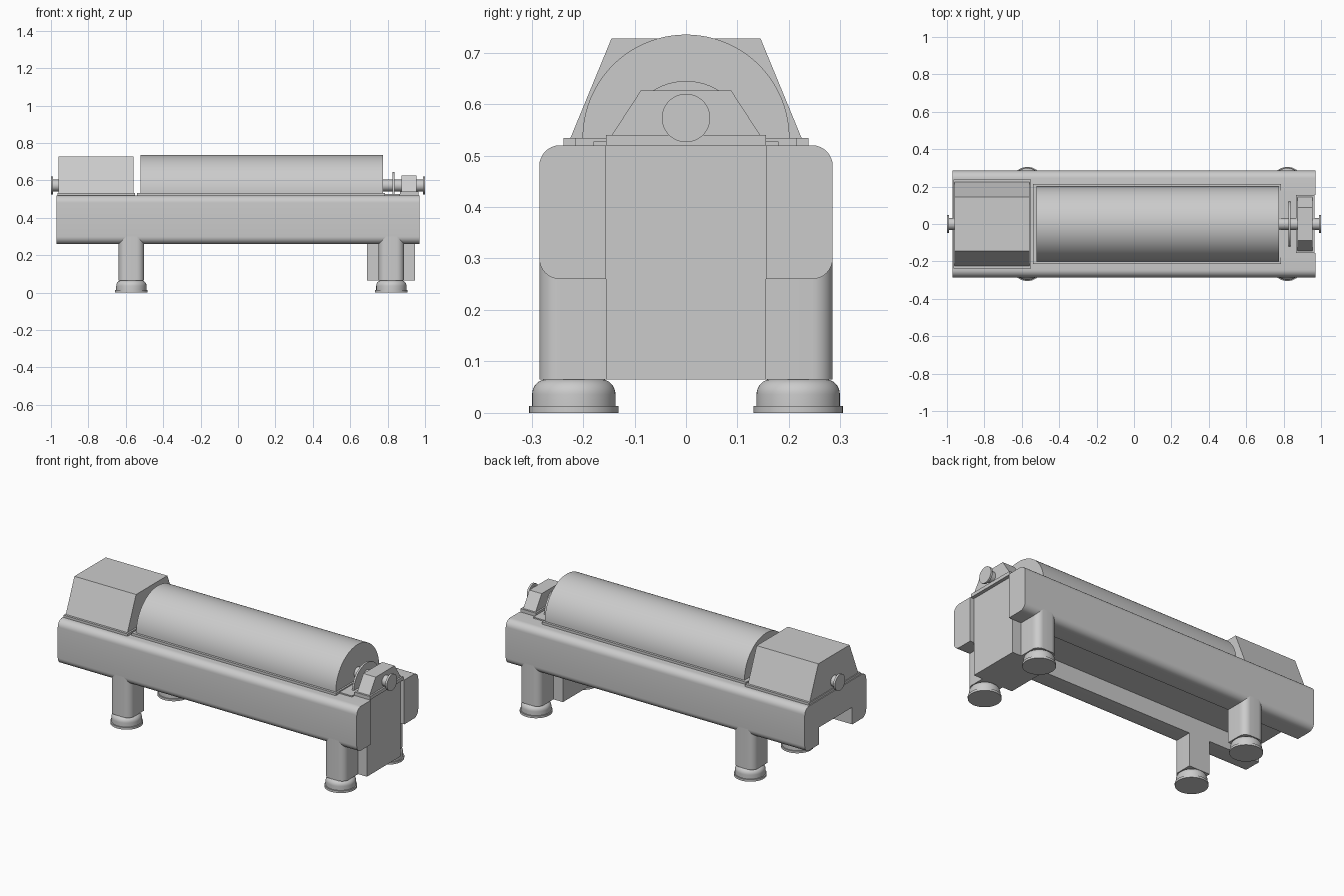
import bpy, bmesh, math

if "Cube" in bpy.data.objects:
    bpy.data.objects.remove(bpy.data.objects["Cube"])

grey = bpy.data.materials.new("machine_grey")
grey.diffuse_color = (0.6, 0.6, 0.6, 1)
grey.use_nodes = True
grey.node_tree.nodes["Principled BSDF"].inputs["Base Color"].default_value = grey.diffuse_color


def finish(name, bm, smooth=True):
    bmesh.ops.recalc_face_normals(bm, faces=bm.faces[:])
    me = bpy.data.meshes.new(name)
    bm.to_mesh(me)
    bm.free()
    me.materials.append(grey)
    ob = bpy.data.objects.new(name, me)
    bpy.context.collection.objects.link(ob)
    if smooth:
        bpy.ops.object.select_all(action='DESELECT')
        ob.select_set(True)
        bpy.context.view_layer.objects.active = ob
        bpy.ops.object.shade_smooth_by_angle(angle=math.radians(30))
    return ob


def prism(name, base, offset, smooth=True):
    """Extrude a closed planar outline by an offset vector."""
    bm = bmesh.new()
    face = bm.faces.new([bm.verts.new(p) for p in base])
    res = bmesh.ops.extrude_face_region(bm, geom=[face])
    moved = [v for v in res["geom"] if isinstance(v, bmesh.types.BMVert)]
    bmesh.ops.translate(bm, vec=offset, verts=moved)
    return finish(name, bm, smooth)


def along_x(name, profile, x0, x1, smooth=True):
    return prism(name, [(x0, y, z) for y, z in profile], (x1 - x0, 0, 0), smooth)


def box(name, x0, x1, half_y, z0, z1):
    return along_x(name, [(-half_y, z0), (half_y, z0), (half_y, z1), (-half_y, z1)],
                   x0, x1, False)


def arc(cx, cy, r, a0, a1, n):
    return [(cx + r * math.cos(math.radians(a0 + (a1 - a0) * i / n)),
             cy + r * math.sin(math.radians(a0 + (a1 - a0) * i / n))) for i in range(n + 1)]


def lathe(name, profile, centre, axis='Z', steps=48):
    """Solid of revolution from (radius, height) points."""
    bm = bmesh.new()
    rings = []
    for r, h in profile:
        ring = []
        for i in range(steps):
            a = 2 * math.pi * i / steps
            u, v = r * math.cos(a), r * math.sin(a)
            p = (u, v, h) if axis == 'Z' else (h, u, v)
            ring.append(bm.verts.new([p[k] + centre[k] for k in range(3)]))
        rings.append(ring)
    for a, b in zip(rings, rings[1:]):
        for i in range(steps):
            j = (i + 1) % steps
            bm.faces.new((a[i], a[j], b[j], b[i]))
    bm.faces.new(rings[0])
    bm.faces.new(rings[-1])
    return finish(name, bm)


# Base frame: two side beams with rounded outer edges joined by a web
R = 0.04
for s, side in ((-1, "front"), (1, "back")):
    prof = ([(0.155, 0.26)] + arc(0.285 - R, 0.26 + R, R, -90, 0, 8)
            + arc(0.285 - R, 0.52 - R, R, 0, 90, 8) + [(0.155, 0.52)])
    along_x(side + "_beam", [(s * y, z) for y, z in prof], -0.97, 0.97)

    # Legs with rounded outer corners, standing on domed feet
    for cx, end in ((-0.57, "left"), (0.82, "right")):
        w = 0.068
        plan = ([(cx - w, 0.155), (cx + w, 0.155)]
                + arc(cx + w - R, 0.285 - R, R, 0, 90, 8)
                + arc(cx - w + R, 0.285 - R, R, 90, 180, 8))
        prism(f"{side}_{end}_leg", [(x, s * y, 0.065) for x, y in plan], (0, 0, 0.235))
        foot = ([(0.087, 0), (0.087, 0.013), (0.081, 0.013)]
                + arc(0.051, 0.036, 0.03, 0, 90, 8))
        lathe(f"{side}_{end}_foot", foot, (cx, s * 0.218, 0))

box("frame_web", -0.97, 0.945, 0.155, 0.36, 0.52)
box("discharge_chute", 0.69, 0.945, 0.155, 0.065, 0.52)

# Mounting plates on the frame
box("gear_plate", -0.965, -0.55, 0.238, 0.515, 0.534)
box("drum_plate", -0.54, 0.785, 0.215, 0.515, 0.534)
box("link_plate", 0.785, 0.865, 0.18, 0.515, 0.527)
box("bearing_plate", 0.865, 0.965, 0.155, 0.52, 0.54)

# Gear housing, drum cover and bearing block
along_x("gear_housing", [(-0.225, 0.533), (0.225, 0.533), (0.145, 0.727), (-0.145, 0.727)],
        -0.96, -0.56, False)
along_x("drum_cover", arc(0, 0.534, 0.201, 0, 180, 48), -0.52, 0.775)
along_x("bearing_block", [(-0.144, 0.54), (0.144, 0.54), (0.088, 0.626), (-0.088, 0.626)],
        0.875, 0.955, False)
along_x("guard_disc", arc(0, 0.525, 0.12, 0, 180, 32), 0.825, 0.836)

# Shaft ends with flanged caps
lathe("right_shaft", [(0.031, 0.77), (0.031, 0.988), (0.047, 0.988), (0.047, 1.0)],
      (0, 0, 0.573), 'X')
lathe("left_shaft", [(0.031, -0.95), (0.031, -0.988), (0.047, -0.988), (0.047, -1.0)],
      (0, 0, 0.573), 'X')
